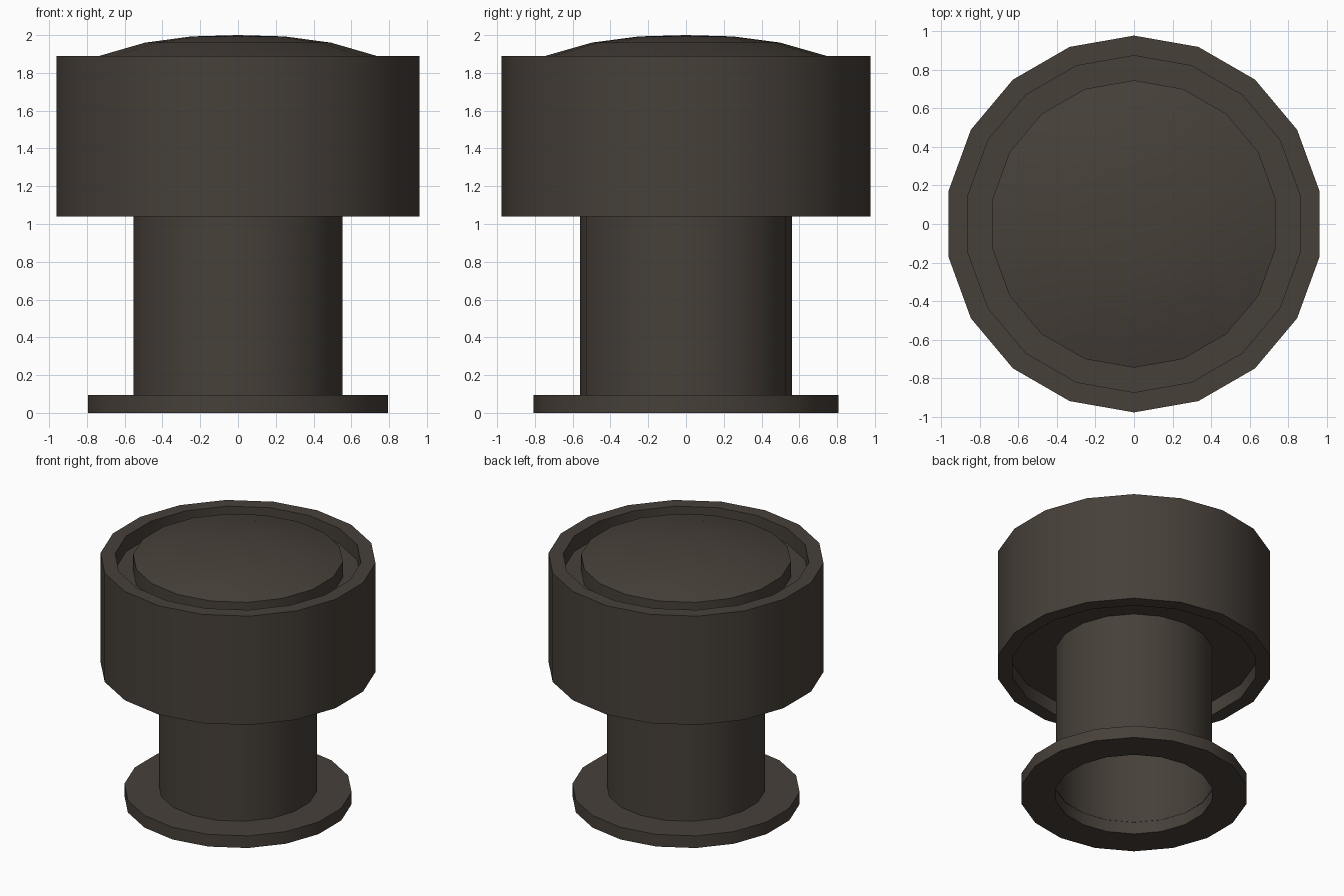
import bpy, bmesh, math

if "Cube" in bpy.data.objects:
    bpy.data.objects.remove(bpy.data.objects["Cube"])

SIDES = 18

metal = bpy.data.materials.new("dark brown metal")
metal.diffuse_color = (0.063, 0.051, 0.041, 1)
metal.use_nodes = True
metal.node_tree.nodes["Principled BSDF"].inputs["Base Color"].default_value = metal.diffuse_color


def lathe(name, profile, closed=False):
    """Spin an (r, z) profile, listed so faces point outwards, around z."""
    bm = bmesh.new()
    rings = []
    for r, z in profile:
        if r == 0:
            rings.append([bm.verts.new((0, 0, z))] * SIDES)
        else:
            angles = [math.pi / 2 + math.tau * i / SIDES for i in range(SIDES)]
            rings.append([bm.verts.new((r * math.cos(a), r * math.sin(a), z)) for a in angles])
    pairs = list(zip(rings, rings[1:]))
    if closed:
        pairs.append((rings[-1], rings[0]))
    for low, high in pairs:
        for i in range(SIDES):
            j = (i + 1) % SIDES
            corners = list(dict.fromkeys([low[i], low[j], high[j], high[i]]))
            bm.faces.new(corners)
    mesh = bpy.data.meshes.new(name)
    bm.to_mesh(mesh)
    bm.free()
    mesh.materials.append(metal)
    obj = bpy.data.objects.new(name, mesh)
    bpy.context.collection.objects.link(obj)
    bpy.ops.object.select_all(action='DESELECT')
    obj.select_set(True)
    bpy.context.view_layer.objects.active = obj
    bpy.ops.object.shade_smooth_by_angle(angle=math.radians(30))
    return obj


# Flat washer-like flange at the bottom
lathe("base_flange", [(0.56, 0), (0.807, 0), (0.807, 0.095), (0.56, 0.095)])

# Open pipe rising into the head
lathe("stem_pipe", [(0.562, 0), (0.562, 1.15)])

# Thick head: outer band with a recess above and below
lathe("head_band", [(0.562, 1.15), (0.873, 1.15), (0.873, 1.04), (0.977, 1.04),
                    (0.977, 1.89), (0.873, 1.89), (0.873, 1.77), (0.745, 1.77)])

# Shallow domed lid standing in the upper recess
lathe("domed_lid", [(0.745, 1.77), (0.745, 1.89), (0.5, 1.96), (0.25, 1.993), (0, 2.0)])
